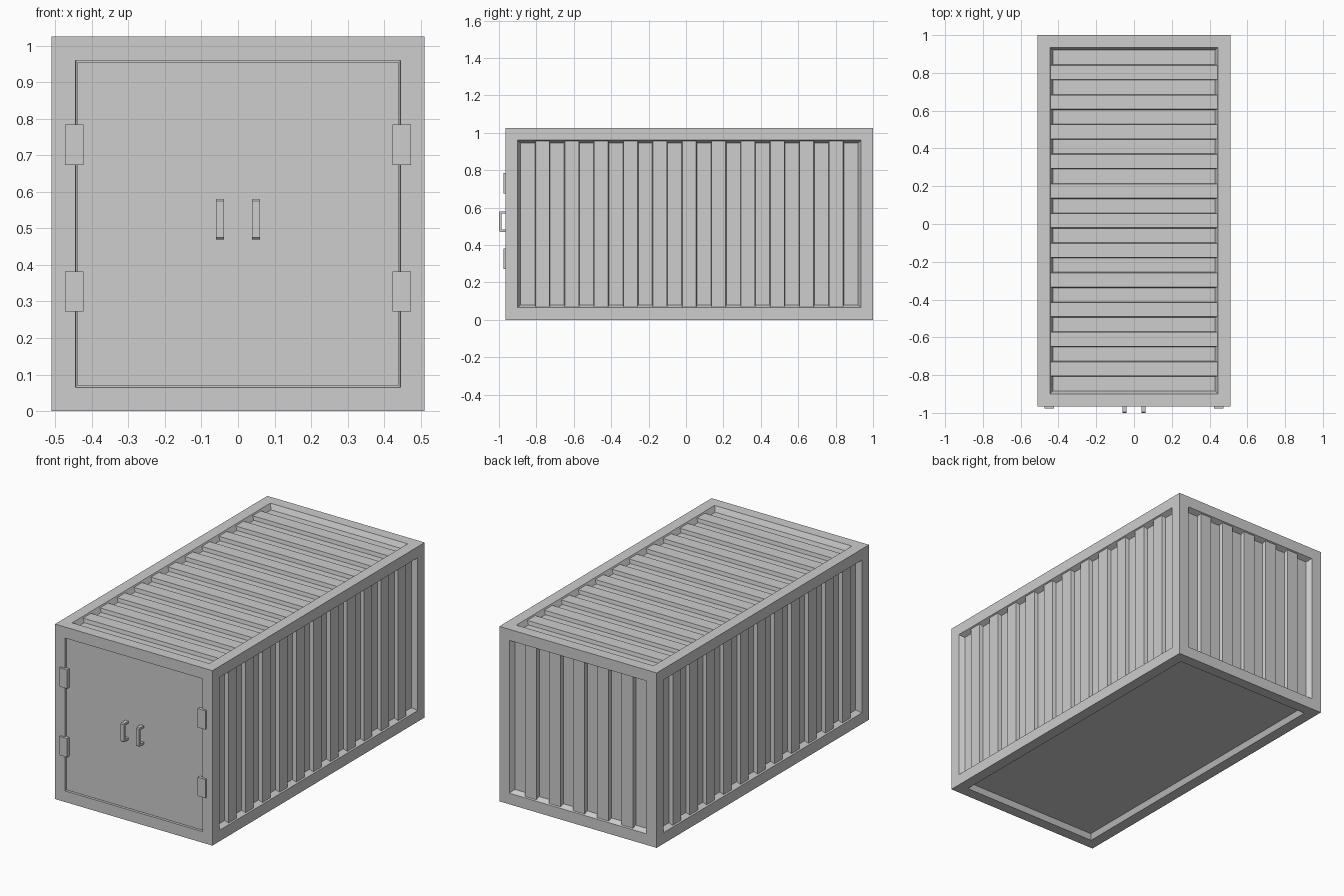
import bpy
import bmesh
from mathutils import Matrix, Vector

cube = bpy.data.objects.get("Cube")
if cube:
    bpy.data.objects.remove(cube, do_unlink=True)

steel = bpy.data.materials.new("grey_steel")
steel.use_nodes = True
grey = (0.61, 0.61, 0.61, 1)
steel.diffuse_color = grey
steel.node_tree.nodes["Principled BSDF"].inputs["Base Color"].default_value = grey

X, Y0, Y1, Z = 0.51, -0.965, 1.0, 1.025   # outer limits
BORDER, DEPTH, SLOPE = 0.065, 0.03, 0.015
MID_Y, MID_Z = (Y0 + Y1) / 2, Z / 2


def finish(name, bm):
    bmesh.ops.recalc_face_normals(bm, faces=bm.faces)
    mesh = bpy.data.meshes.new(name)
    bm.to_mesh(mesh)
    bm.free()
    mesh.materials.append(steel)
    obj = bpy.data.objects.new(name, mesh)
    bpy.context.collection.objects.link(obj)


def add_box(bm, lo, hi):
    lo, hi = Vector(lo), Vector(hi)
    matrix = Matrix.Translation((lo + hi) / 2) @ Matrix.Diagonal((*(hi - lo), 1))
    bmesh.ops.create_cube(bm, size=1, matrix=matrix)


def box(name, lo, hi):
    bm = bmesh.new()
    add_box(bm, lo, hi)
    finish(name, bm)


# Body: a box with a border and a recessed panel on every side
bm = bmesh.new()
add_box(bm, (-X, Y0, 0), (X, Y1, Z))
panels = list(bm.faces)
bmesh.ops.inset_individual(bm, faces=panels, thickness=BORDER, use_even_offset=True)
for face in panels:
    front = face.normal.y < -0.5
    bmesh.ops.inset_individual(bm, faces=[face], thickness=0.001 if front else SLOPE,
                               depth=-DEPTH, use_even_offset=True)
finish("container_frame", bm)


def corrugation(name, center, across, along, normal, width, length, count):
    """Evenly spaced trapezoid ribs standing on a recessed panel."""
    across, along, normal, center = map(Vector, (across, along, normal, center))
    cell = (width - 2 * BORDER - 2 * SLOPE) / (2 * count + 1)
    half = length / 2 - BORDER
    bm = bmesh.new()
    for i in range(count):
        mid = center + across * cell * 2 * (i - (count - 1) / 2)
        rings = []
        for depth, w, l in ((DEPTH, cell / 2 + 0.002, half - SLOPE),
                            (0.008, cell / 2 - 0.002, half - 0.004)):
            rings.append([bm.verts.new(mid - normal * depth + across * a * w + along * b * l)
                          for a, b in ((-1, -1), (1, -1), (1, 1), (-1, 1))])
        low, top = rings
        bm.faces.new(top)
        for k in range(4):
            j = (k + 1) % 4
            bm.faces.new((low[k], low[j], top[j], top[k]))
    finish(name, bm)


# Ribbed roof, side walls and back wall
LENGTH = Y1 - Y0
corrugation("roof_ribs", (0, MID_Y, Z), (0, 1, 0), (1, 0, 0), (0, 0, 1), LENGTH, 2 * X, 11)
corrugation("back_ribs", (0, Y1, MID_Z), (1, 0, 0), (0, 0, 1), (0, 1, 0), 2 * X, Z, 5)
for side, s in (("left", 1), ("right", -1)):
    corrugation(side + "_wall_ribs", (s * X, MID_Y, MID_Z), (0, 1, 0), (0, 0, 1),
                (s, 0, 0), LENGTH, Z, 11)

# Doors, hinges and handles, mirrored left and right
for side, s in (("left", 1), ("right", -1)):
    def span(a, b):
        return sorted((s * a, s * b))

    x0, x1 = span(0.0003, X - BORDER - 0.005)
    box(side + "_door", (x0, Y0 + 0.008, BORDER + 0.004), (x1, Y0 + DEPTH, Z - BORDER - 0.004))

    x0, x1 = span(0.423, 0.473)
    for level, z in (("lower", 0.327), ("upper", 0.729)):
        box(f"{side}_{level}_hinge", (x0, Y0 - 0.012, z - 0.055), (x1, Y0 + 0.01, z + 0.055))

    # Handle: a bracket profile with clipped corners, extruded sideways
    x0, x1 = span(0.039, 0.06)
    root, tip, mid, half, bar, clip = Y0 + 0.01, -1.0, 0.525, 0.055, 0.013, 0.005
    upper = [(tip, half - clip), (tip + clip, half), (root, half), (root, half - bar),
             (tip + bar, half - bar)]
    profile = [(y, mid + z) for y, z in upper] + [(y, mid - z) for y, z in reversed(upper)]
    bm = bmesh.new()
    face = bm.faces.new([bm.verts.new((x0, y, z)) for y, z in profile])
    moved = bmesh.ops.extrude_face_region(bm, geom=[face], use_keep_orig=True)["geom"]
    bmesh.ops.translate(bm, vec=(x1 - x0, 0, 0),
                        verts=[v for v in moved if isinstance(v, bmesh.types.BMVert)])
    finish(side + "_handle", bm)
